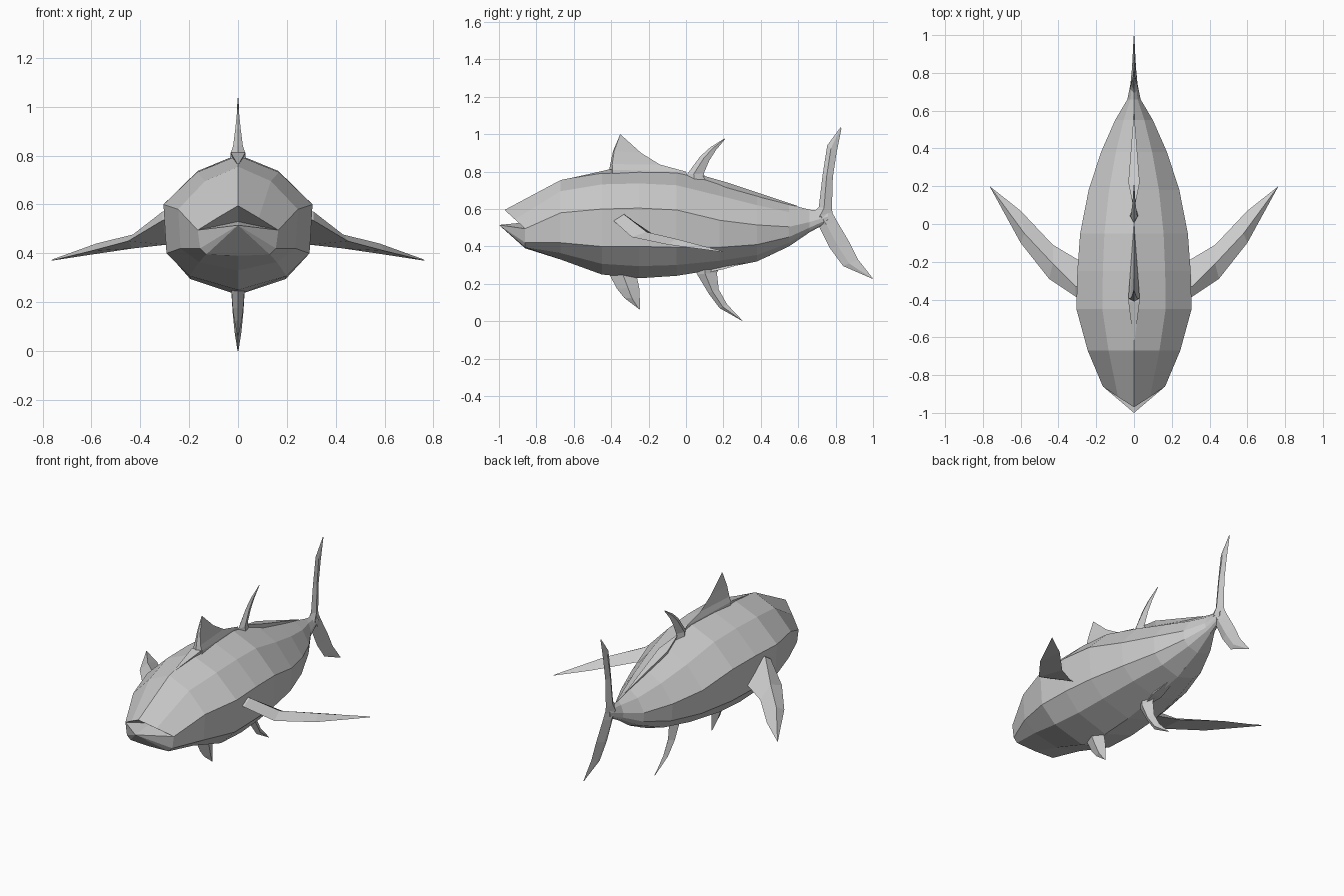
import bpy
import bmesh
from mathutils import Vector

cube = bpy.data.objects.get("Cube")
if cube:
    bpy.data.objects.remove(cube, do_unlink=True)

grey = bpy.data.materials.new("plain grey")
grey.use_nodes = True
tone = (0.6, 0.6, 0.6, 1)
grey.diffuse_color = tone
grey.node_tree.nodes["Principled BSDF"].inputs["Base Color"].default_value = tone


def finish(name, bm):
    """Weld, orient and store a flat-shaded mesh."""
    bmesh.ops.remove_doubles(bm, verts=bm.verts, dist=0.0005)
    bmesh.ops.recalc_face_normals(bm, faces=bm.faces)
    mesh = bpy.data.meshes.new(name)
    bm.to_mesh(mesh)
    bm.free()
    mesh.materials.append(grey)
    obj = bpy.data.objects.new(name, mesh)
    bpy.context.collection.objects.link(obj)
    return obj


def loft(bm, sections, cap_start=True):
    """Bridge closed rings of equal length and cap the ends."""
    rings = [[bm.verts.new(p) for p in section] for section in sections]
    for a, b in zip(rings, rings[1:]):
        for i in range(len(a)):
            j = (i + 1) % len(a)
            bm.faces.new((a[i], a[j], b[j], b[i]))
    bm.faces.new(rings[-1])
    if cap_start:
        bm.faces.new(rings[0])
    return rings


def mirrored(half):
    """Close a half ring whose first and last points lie on the centre line."""
    return half + [(-x, y, z) for x, y, z in reversed(half[1:-1])]


def body_ring(y, top, side, width, low, bottom):
    shoulder = side + (top - side) * 0.66
    belly = bottom + (low - bottom) * 0.38
    return mirrored([(0, y, top), (width * 0.55, y, shoulder), (width, y, side),
                     (width * 0.96, y, low), (width * 0.65, y, belly), (0, y, bottom)])


def fin(name, sections, widest=0.2):
    """Sections are front (y, z), rear (y, z) and half thickness."""
    rings = []
    for front, rear, thick in sections:
        a, b = Vector((0, *front)), Vector((0, *rear))
        mid = a.lerp(b, widest)
        offset = Vector((thick, 0, 0))
        rings.append([a, mid + offset, b, mid - offset])
    bm = bmesh.new()
    loft(bm, rings)
    return finish(name, bm)


def ridge(name, tip, shoulder, end, core):
    """Low wedge blending a fin into the body."""
    y, z = shoulder
    points = [(0, *tip), (0.03, y, z), (-0.03, y, z), (0, *end), (0, *core)]
    bm = bmesh.new()
    bmesh.ops.convex_hull(bm, input=[bm.verts.new(p) for p in points])
    return finish(name, bm)


# Body with open mouth
head = mirrored([(0, -0.97, 0.595), (0.085, -0.915, 0.545), (0.165, -0.86, 0.495),
                 (0.155, -0.86, 0.42), (0.13, -0.86, 0.395), (0, -0.86, 0.39)])
stations = [
    (-0.67, 0.755, 0.58, 0.245, 0.42, 0.33),
    (-0.45, 0.8, 0.6, 0.305, 0.4, 0.25),
    (-0.25, 0.805, 0.605, 0.3, 0.4, 0.23),
    (-0.05, 0.795, 0.595, 0.285, 0.395, 0.243),
    (0.18, 0.738, 0.54, 0.24, 0.395, 0.28),
    (0.38, 0.675, 0.515, 0.175, 0.41, 0.32),
    (0.55, 0.625, 0.505, 0.1, 0.45, 0.4),
    (0.66, 0.597, 0.53, 0.035, 0.5, 0.475),
    (0.76, 0.585, 0.56, 0.015, 0.545, 0.53),
]
bm = bmesh.new()
h = loft(bm, [head] + [body_ring(*s) for s in stations], cap_start=False)[0]
jaw = bm.verts.new((0, -1, 0.515))
throat = bm.verts.new((0, -0.85, 0.53))
for face in ((h[0], h[1], h[2], throat), (h[0], throat, h[8], h[9]),
             (jaw, throat, h[2]), (jaw, h[8], throat)):
    bm.faces.new(face)
for i in range(2, 8):
    bm.faces.new((jaw, h[i], h[i + 1]))
finish("body", bm)

# Fins on the back
fin("front_dorsal_fin", [
    ((-0.41, 0.74), (0.02, 0.74), 0.03),
    ((-0.41, 0.81), (0, 0.8), 0.03),
    ((-0.405, 0.84), (-0.14, 0.838), 0.02),
    ((-0.39, 0.91), (-0.24, 0.9), 0.011),
    ((-0.352, 1.0), (-0.34, 0.99), 0.002)], widest=0.04)
ridge("front_dorsal_ridge", (-0.64, 0.76), (-0.41, 0.812), (-0.2, 0.8), (-0.4, 0.7))
fin("rear_dorsal_fin", [
    ((0, 0.74), (0.12, 0.72), 0.026),
    ((0.005, 0.785), (0.095, 0.79), 0.018),
    ((0.075, 0.88), (0.125, 0.86), 0.01),
    ((0.13, 0.93), (0.16, 0.915), 0.006),
    ((0.205, 0.977), (0.208, 0.972), 0.002)], widest=0.4)
ridge("rear_dorsal_ridge", (0.6, 0.615), (0.22, 0.742), (0.07, 0.785), (0.2, 0.65))

# Fins under the belly
fin("pelvic_fin", [
    ((-0.42, 0.27), (-0.27, 0.27), 0.028),
    ((-0.37, 0.175), (-0.25, 0.18), 0.022),
    ((-0.33, 0.125), (-0.247, 0.12), 0.015),
    ((-0.26, 0.072), (-0.247, 0.062), 0.003)], widest=0.5)
fin("anal_fin", [
    ((0.04, 0.29), (0.2, 0.31), 0.03),
    ((0.06, 0.25), (0.165, 0.26), 0.028),
    ((0.12, 0.15), (0.175, 0.17), 0.022),
    ((0.18, 0.07), (0.22, 0.09), 0.014),
    ((0.3, 0.002), (0.305, 0), 0.002)], widest=0.4)
ridge("anal_ridge", (0.45, 0.35), (0.2, 0.278), (0.06, 0.25), (0.2, 0.4))

# Tail
fin("upper_tail_lobe", [
    ((0.66, 0.56), (0.79, 0.55), 0.022),
    ((0.71, 0.61), (0.78, 0.6), 0.018),
    ((0.73, 0.78), (0.785, 0.77), 0.012),
    ((0.755, 0.94), (0.805, 0.9), 0.007),
    ((0.826, 1.037), (0.831, 1.03), 0.002)], widest=0.4)
fin("lower_tail_lobe", [
    ((0.68, 0.55), (0.78, 0.585), 0.022),
    ((0.71, 0.51), (0.81, 0.53), 0.018),
    ((0.77, 0.39), (0.875, 0.42), 0.012),
    ((0.84, 0.295), (0.92, 0.33), 0.008),
    ((0.99, 0.23), (1.0, 0.228), 0.002)], widest=0.4)

# Side fins: leading edge, upper crease, trailing edge
side_sections = [
    [(0.25, -0.39, 0.55), (0.25, -0.33, 0.59), (0.25, -0.19, 0.45)],
    [(0.308, -0.385, 0.535), (0.31, -0.33, 0.57), (0.295, -0.19, 0.435)],
    [(0.45, -0.29, 0.45), (0.43, -0.21, 0.477), (0.43, -0.11, 0.42)],
    [(0.6, -0.1, 0.41), (0.58, -0.05, 0.44), (0.6, 0.07, 0.395)],
    [(0.762, 0.195, 0.37), (0.76, 0.195, 0.375), (0.764, 0.2, 0.37)],
]
for side, name in ((1, "left_pectoral_fin"), (-1, "right_pectoral_fin")):
    bm = bmesh.new()
    loft(bm, [[(side * x, y, z) for x, y, z in s] for s in side_sections])
    finish(name, bm)
